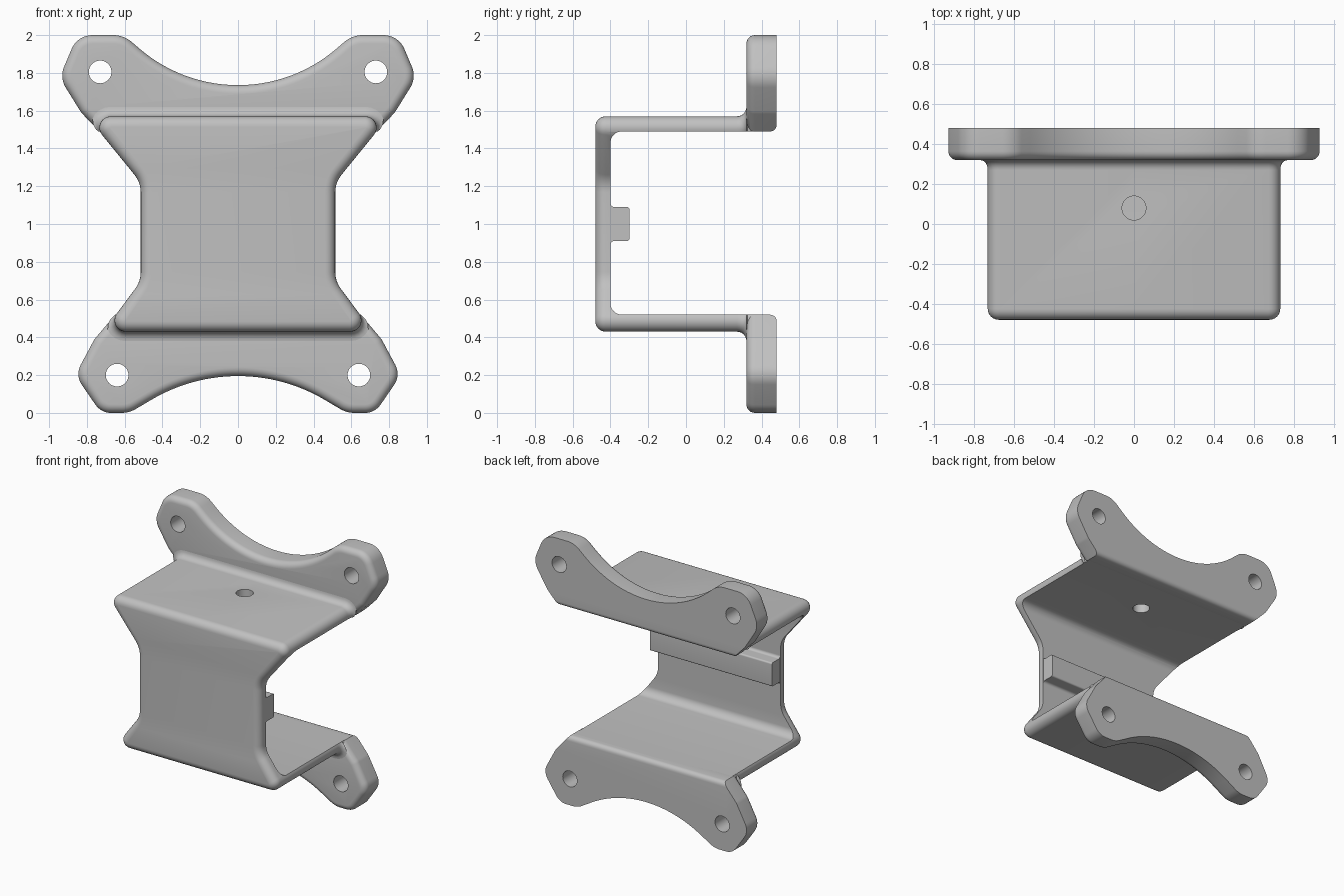
import bpy, bmesh, math
from mathutils import Vector

old = bpy.data.objects.get("Cube")
if old:
    bpy.data.objects.remove(old, do_unlink=True)

grey = bpy.data.materials.new("light grey")
grey.use_nodes = True
colour = (0.53, 0.53, 0.53, 1)
grey.diffuse_color = colour
grey.node_tree.nodes["Principled BSDF"].inputs["Base Color"].default_value = colour


def rounded(corners, steps=8):
    """Outline from (a, b, radius) corners, each radius turned into an arc."""
    out = []
    for i, (a, b, r) in enumerate(corners):
        p = Vector((a, b))
        if r == 0:
            out.append(p)
            continue
        u = (Vector(corners[i - 1][:2]) - p).normalized()
        v = (Vector(corners[(i + 1) % len(corners)][:2]) - p).normalized()
        half = u.angle(v) / 2
        centre = p + (u + v).normalized() * (r / math.sin(half))
        start = p + u * (r / math.tan(half)) - centre
        end = p + v * (r / math.tan(half)) - centre
        turn = start.angle_signed(end)
        for k in range(steps + 1):
            t = -turn * k / steps
            c, s = math.cos(t), math.sin(t)
            out.append(centre + Vector((start.x * c - start.y * s, start.x * s + start.y * c)))
    return out


def mirrored(half):
    """Close a right-hand chain of corners with its mirror image."""
    return half + [(-a, b, r) for a, b, r in reversed(half) if a > 0]


def normals(pts):
    """Outward mitre direction at each outline point."""
    area = sum(pts[i - 1].cross(pts[i]) for i in range(len(pts)))
    sign = 1 if area > 0 else -1
    out = []
    for i, p in enumerate(pts):
        d0 = (p - pts[i - 1]).normalized()
        d1 = (pts[(i + 1) % len(pts)] - p).normalized()
        n = Vector((d0.y + d1.y, -d0.x - d1.x)).normalized() * sign
        out.append(n / max(0.5, n.dot(Vector((d1.y, -d1.x)) * sign)))
    return out


def loft(name, pts, sections, axis="Y", soft_z=None):
    """Stack copies of an outline; each section is (depth, outward offset)."""
    bm = bmesh.new()
    rings = []
    for depth, offset in sections:
        ring = []
        for p, n in zip(pts, normals(pts)):
            weight = 1
            if offset > 0:  # a flare only spreads away from the middle
                weight = min(1, max(0, n.y * (1 if p.y > 1 else -1) + 0.5))
            q = p + n * offset * weight
            ring.append(bm.verts.new((q.x, depth, q.y) if axis == "Y" else (depth, q.x, q.y)))
        rings.append(ring)
    for low, high in zip(rings, rings[1:]):
        for i in range(len(pts)):
            bm.faces.new((low[i - 1], low[i], high[i], high[i - 1]))
    bm.faces.new(rings[0])
    bm.faces.new(rings[-1])
    if soft_z is not None:  # round the rear edge lying at this height
        back = sections[-1][0]
        edges = [e for e in bm.edges if all(abs(v.co.y - back) < 1e-4
                 and abs(v.co.z - soft_z) < 1e-4 for v in e.verts)]
        bmesh.ops.bevel(bm, geom=edges, offset=0.035, segments=5, profile=0.5, affect="EDGES")
    bmesh.ops.recalc_face_normals(bm, faces=bm.faces)
    mesh = bpy.data.meshes.new(name)
    bm.to_mesh(mesh)
    bm.free()
    mesh.materials.append(grey)
    obj = bpy.data.objects.new(name, mesh)
    bpy.context.collection.objects.link(obj)
    return obj


def rod(x, y, z, upright=False):
    """Cutter for a round hole."""
    bpy.ops.mesh.primitive_cylinder_add(
        vertices=40, radius=0.06, depth=0.3, location=(x, y, z),
        rotation=(0 if upright else math.pi / 2, 0, 0))
    return bpy.context.object


def cut(obj, cutters):
    bpy.context.view_layer.objects.active = obj
    for cutter in cutters:
        cutter.hide_render = True
        mod = obj.modifiers.new("cut", "BOOLEAN")
        mod.operation, mod.solver, mod.object = "DIFFERENCE", "EXACT", cutter
        bpy.ops.object.modifier_apply(modifier=mod.name)
        bpy.data.objects.remove(cutter, do_unlink=True)


def front_round(y, r, steps=6):
    """Sections of a quarter-round front edge."""
    return [(y + r * (1 - math.sin(t)), -r * (1 - math.cos(t)))
            for t in (math.pi / 2 * (1 - k / steps) for k in range(steps + 1))]


def scallop(mid, radius, reach, up):
    """Half of the shallow arc between two ears, from the centre outwards."""
    top = math.asin(reach / radius)
    return [(radius * math.sin(top * k / 14),
             mid + up * radius * (1 - math.cos(top * k / 14)), 0) for k in range(15)]


# Waisted channel: rounded front, flared where it meets the flanges
waist = mirrored([(0, 1.57, 0), (0.80, 1.57, 0.06), (0.515, 1.22, 0.15),
                  (0.515, 0.697, 0.15), (0.713, 0.43, 0.06), (0, 0.43, 0)])
flare = [(0.27 + 0.05 * math.sin(t), 0.05 * (1 - math.cos(t)))
         for t in (math.pi / 12 * k for k in range(7))]
channel = loft("channel_body", rounded(waist),
               front_round(-0.48, 0.055) + flare + [(0.325, 0), (0.42, 0)])
hollow = rounded([(-0.40, 0.52, 0.06), (0.7, 0.52, 0), (0.7, 1.49, 0), (-0.40, 1.49, 0.06)])
cut(channel, [loft("hollow_cutter", hollow, [(-1.2, 0), (1.2, 0)], axis="X"),
              rod(0, 0.08, 1.55, upright=True)])

# Flanges with two eared mounting holes each
upper = mirrored(scallop(1.735, 0.8, 0.52, 1) + [
    (0.605, 2.0, 0.15), (0.85, 2.0, 0.12), (0.945, 1.775, 0.12),
    (0.83, 1.59, 0.1), (0.735, 1.49, 0)])
lower = mirrored(scallop(0.195, 0.9, 0.46, -1) + [
    (0.576, 0, 0.15), (0.725, 0, 0.1), (0.862, 0.2, 0.1),
    (0.76, 0.39, 0.1), (0.65, 0.52, 0)])
parts = [channel]
for name, outline, inner, hx, hz in (("upper_flange", upper, 1.49, 0.73, 1.805),
                                     ("lower_flange", lower, 0.52, 0.64, 0.2)):
    flange = loft(name, rounded(outline), front_round(0.32, 0.045) + [(0.48, 0)], soft_z=inner)
    cut(flange, [rod(side * hx, 0.4, hz) for side in (-1, 1)])
    parts.append(flange)

# Cross rib behind the front plate
rib = rounded([(-0.43, 0.88, 0), (-0.40, 0.88, 0), (-0.40, 0.91, 0.02), (-0.30, 0.91, 0.012),
               (-0.30, 1.09, 0.012), (-0.40, 1.09, 0.02), (-0.40, 1.12, 0), (-0.43, 1.12, 0)])
parts.append(loft("cross_rib", rib, [(-0.512, 0), (0.512, 0)], axis="X"))

# Smooth curved faces, keep real edges crisp
bpy.ops.object.select_all(action="DESELECT")
for part in parts:
    part.select_set(True)
bpy.context.view_layer.objects.active = channel
bpy.ops.object.shade_smooth_by_angle(angle=math.radians(30))
